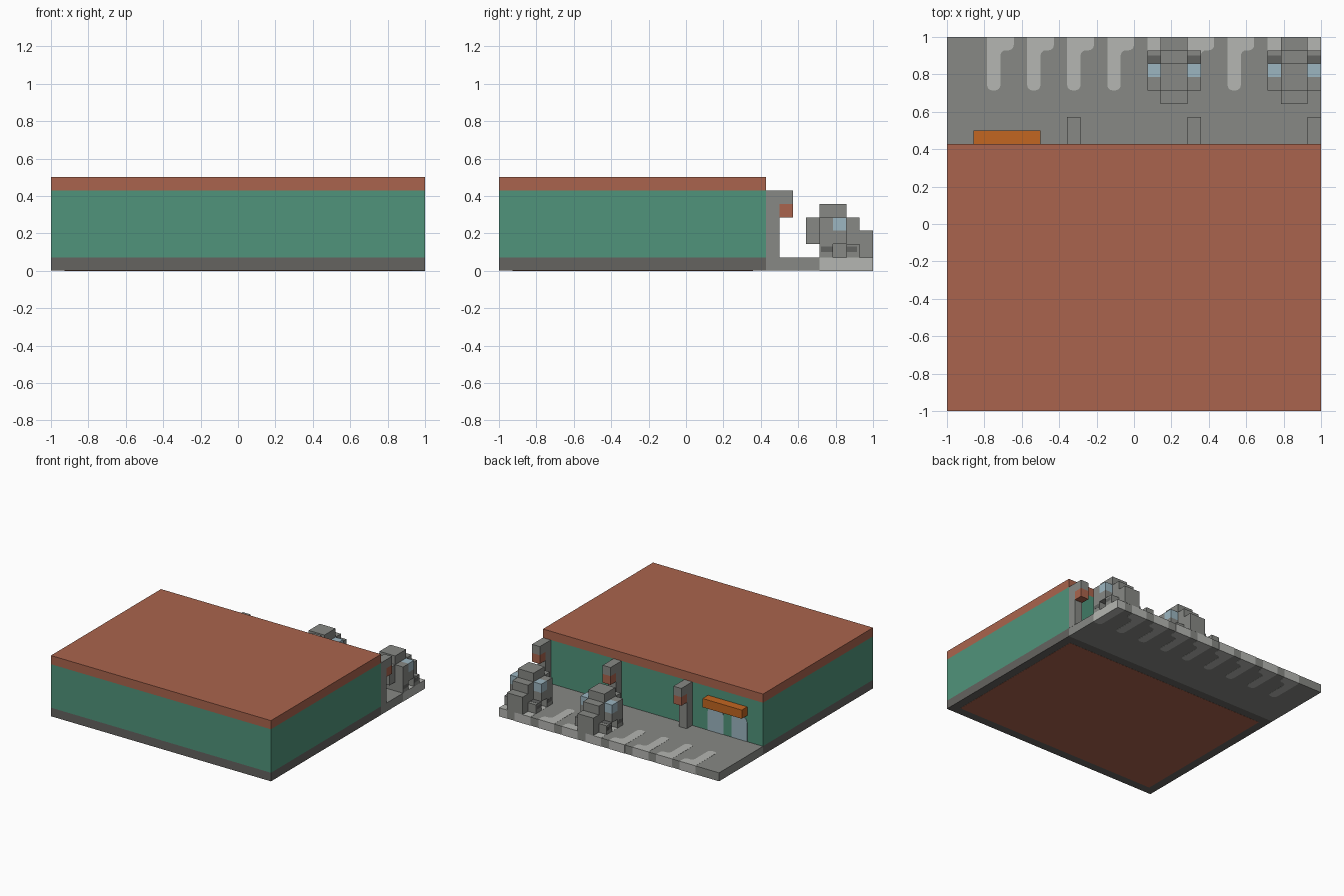
import bpy
import bmesh
from mathutils import Vector

cube = bpy.data.objects.get("Cube")
if cube:
    bpy.data.objects.remove(cube, do_unlink=True)

HALF = 14          # the model is a grid of cells, fourteen to a unit
THIN = 0.015       # how far painted details stand proud, in cells


def linear(value):
    value /= 255
    return value / 12.92 if value <= 0.04 else ((value + 0.055) / 1.055) ** 2.4


def material(name, *rgb):
    mat = bpy.data.materials.new(name)
    colour = (*[linear(c) for c in rgb], 1)
    mat.diffuse_color = colour
    mat.use_nodes = True
    mat.node_tree.nodes["Principled BSDF"].inputs["Base Color"].default_value = colour
    return mat


TERRACOTTA = material("terracotta", 170, 100, 77)
GREEN = material("wall green", 80, 148, 123)
BASE = material("dark base grey", 101, 99, 96)
GREY = material("concrete grey", 135, 137, 133)
PALE = material("pale marking", 181, 182, 178)
ORANGE = material("sign orange", 194, 102, 33)
GLASS = material("blue glass", 156, 182, 193)
TYRE = material("tyre grey", 98, 99, 97)


def finish(name, mat, bm):
    """Turn cell coordinates into model units and make the object."""
    for v in bm.verts:
        v.co = (v.co - Vector((HALF, HALF, 0))) / HALF
    bmesh.ops.recalc_face_normals(bm, faces=bm.faces)
    mesh = bpy.data.meshes.new(name)
    bm.to_mesh(mesh)
    bm.free()
    mesh.materials.append(mat)
    obj = bpy.data.objects.new(name, mesh)
    bpy.context.collection.objects.link(obj)
    return obj


def boxes(name, mat, *spans, dx=0):
    """Blocks given as low corner and high corner in cells."""
    bm = bmesh.new()
    for low, high in spans:
        low, high = Vector(low), Vector(high)
        made = bmesh.ops.create_cube(bm, size=1)["verts"]
        for v in made:
            v.co = (low + high) / 2 + v.co * (high - low) + Vector((dx, 0, 0))
    return finish(name, mat, bm)


def plate(name, mat, outline, rounded, radius, place, depth):
    """Flat outline with some corners rounded, extruded along depth."""
    bm = bmesh.new()
    verts = [bm.verts.new(place(a, b)) for a, b in outline]
    bm.faces.new(verts)
    bmesh.ops.bevel(bm, geom=[verts[i] for i in rounded], offset=radius,
                    segments=4, profile=0.5, affect='VERTICES')
    made = bmesh.ops.extrude_face_region(bm, geom=bm.faces[:])["geom"]
    for v in made:
        if isinstance(v, bmesh.types.BMVert):
            v.co += Vector(depth)
    return finish(name, mat, bm)


# Building
boxes("building_base", BASE, ((0, 0, THIN), (28, 20, 1)))
boxes("building_floor", TERRACOTTA, ((1, 1, 0), (27, 19, 0.5)))
boxes("building_walls", GREEN, ((0, 0, 1), (28, 20, 6)))
boxes("roof", TERRACOTTA, ((0, 0, 6), (28, 20, 7)))

# Parking apron and bay markings that show on its top, bottom and edge
boxes("parking_apron", GREY, ((0, 20, THIN), (28 - THIN, 28 - THIN, 1 - THIN)))
HOOK = [(0, 0), (1, 0), (1, 3), (2, 3), (2, 4), (0, 4)]
BAR = [(0, 0), (1, 0), (1, 4), (0, 4)]
for bay, x in enumerate(range(3, 28, 3)):
    last = x == 27
    plate(f"bay_marking_{bay}", PALE, BAR if last else HOOK,
          (0,) if last else (0, 1, 2, 3), 0.4,
          lambda a, b: (x + a, 24 + b, 0), (0, 0, 1))

# Doors and the sign over them
for side, x in (("right", 2), ("left", 5)):
    plate(f"door_{side}", GLASS, [(0, 1), (2, 1), (2, 3.75), (0, 3.75)],
          (2, 3), 0.6, lambda a, b: (x + a, 20, b), (0, 0.05, 0))
boxes("door_sign", ORANGE, ((2, 20, 4), (7, 21, 5)))

# Wall posts with overhanging arms and lamps
for spot, x in (("right", 9), ("middle", 18), ("left", 27)):
    boxes(f"post_{spot}", GREY, ((0, 20, 1 - THIN), (1, 21, 6)),
          ((0, 21, 5), (1, 22, 6)), dx=x)
    boxes(f"post_lamp_{spot}", TERRACOTTA, ((0, 21, 4), (1, 22, 5)), dx=x)

# Parked vehicles
for spot, x in (("middle", 15), ("left", 24)):
    boxes(f"vehicle_body_{spot}", GREY,
          ((1, 23, 2), (3, 24, 4)),
          ((1, 24, 1 - THIN), (3, 26, 5)),
          ((1, 26, 1 - THIN), (3, 27, 4)),
          ((1, 27, 1 - THIN), (3, 28, 3)), dx=x)
    for side, sx in (("right", 0), ("left", 3)):
        out = x + sx
        label = f"{spot}_{side}"
        boxes(f"vehicle_flank_{label}", GREY, ((0, 24, 2), (1, 25, 4)),
              ((0, 25, 2), (1, 26, 3)), dx=out)
        boxes(f"vehicle_window_{label}", GLASS, ((0, 25, 3), (1, 26, 4)), dx=out)
        boxes(f"vehicle_wheels_{label}", GREY, ((0, 24, 1 - THIN), (1, 25, 2)),
              ((0, 26, 1 - THIN), (1, 27, 2)), dx=out)
        # Dark tyre bands on the outer faces and on the exposed rear wheel top
        edge = (1 - THIN, 1) if sx else (0, THIN)
        shift = THIN / 2 if sx else -THIN / 2
        boxes(f"tyre_bands_{label}", TYRE,
              ((edge[0], 24.1, 1.4), (edge[1], 25, 1.8)),
              ((edge[0], 26, 1.4), (edge[1], 26.8, 1.8)), dx=out + shift)
        boxes(f"tyre_top_{label}", TYRE,
              ((0, 26, 2), (1, 26.6, 2 + THIN)), dx=out)
